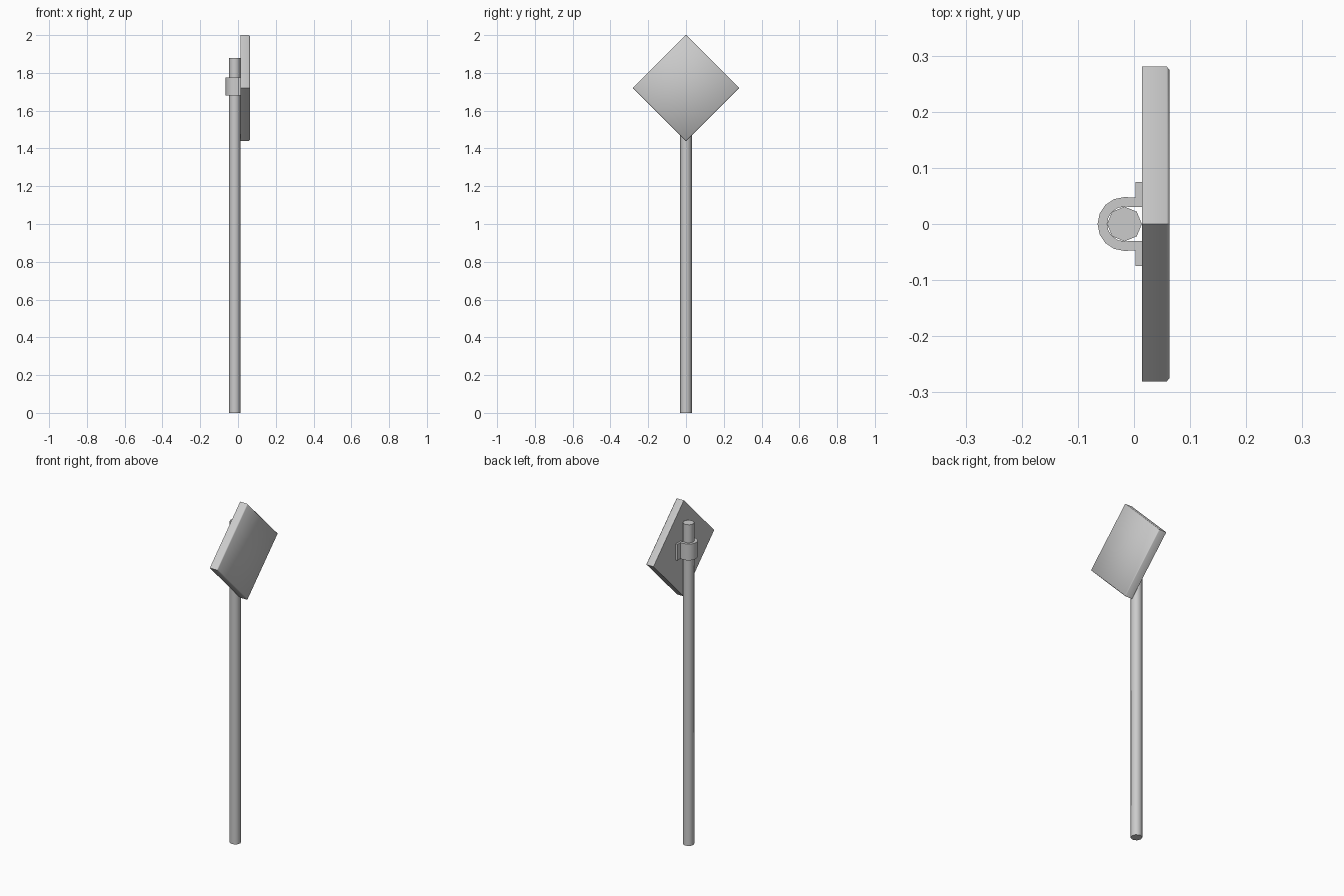
import bpy, math

if "Cube" in bpy.data.objects:
    bpy.data.objects.remove(bpy.data.objects["Cube"])

POLE_X = -0.017      # pole axis
SIGN_Z = 1.72        # centre of the diamond plate


def make(name, verts, faces, angle=40):
    me = bpy.data.meshes.new(name)
    me.from_pydata(verts, [], faces)
    me.update()
    ob = bpy.data.objects.new(name, me)
    bpy.context.collection.objects.link(ob)
    bpy.ops.object.select_all(action='DESELECT')
    ob.select_set(True)
    bpy.context.view_layer.objects.active = ob
    bpy.ops.object.mode_set(mode='EDIT')
    bpy.ops.mesh.select_all(action='SELECT')
    bpy.ops.mesh.normals_make_consistent(inside=False)
    bpy.ops.object.mode_set(mode='OBJECT')
    bpy.ops.object.shade_smooth_by_angle(angle=math.radians(angle))
    return ob


def loft(name, rings, angle=40):
    """Closed solid through rings that share a vertex count."""
    n = len(rings[0])
    verts = [v for r in rings for v in r]
    faces = [list(range(n)), list(range((len(rings) - 1) * n, len(rings) * n))]
    for k in range(len(rings) - 1):
        for i in range(n):
            j = (i + 1) % n
            faces.append([k * n + i, k * n + j, (k + 1) * n + j, (k + 1) * n + i])
    return make(name, verts, faces, angle)


# Eight-sided pole
def octagon(z, r=0.031):
    return [(POLE_X + r * math.cos(i * math.pi / 4), r * math.sin(i * math.pi / 4), z)
            for i in range(8)]


loft("pole", [octagon(0), octagon(1.88)], 50)


# Diamond plate with a small chamfer round its front face
def diamond(x, r):
    return [(x, r * math.cos(i * math.pi / 2), SIGN_Z + r * math.sin(i * math.pi / 2))
            for i in range(4)]


loft("sign_plate", [diamond(0.014, 0.281), diamond(0.058, 0.281), diamond(0.063, 0.275)], 60)


# U-shaped clamp with two flanges against the plate
def arc(r, n=8):
    return [(POLE_X + r * math.cos(a), r * math.sin(a))
            for a in (math.pi / 2 + math.pi * i / n for i in range(n + 1))]


outer = [(0.014, 0.075), (0.003, 0.075), (0.003, 0.047)] + arc(0.048) \
    + [(0.003, -0.047), (0.003, -0.075), (0.014, -0.075)]
inner = [(0.014, 0.030), (0.008, 0.030), (0.003, 0.030)] + arc(0.031) \
    + [(0.003, -0.030), (0.008, -0.030), (0.014, -0.030)]
m = len(outer)
z0, z1 = 1.68, 1.775
verts = [(x, y, z) for z in (z0, z1) for line in (outer, inner) for x, y in line]
ob_, ib, ot, it = 0, m, 2 * m, 3 * m
faces = []
for i in range(m - 1):
    for a, b in ((ob_, ot), (ot, it), (it, ib), (ib, ob_)):
        faces.append([a + i, a + i + 1, b + i + 1, b + i])
for i in (0, m - 1):
    faces.append([ob_ + i, ot + i, it + i, ib + i])
make("clamp", verts, faces)
